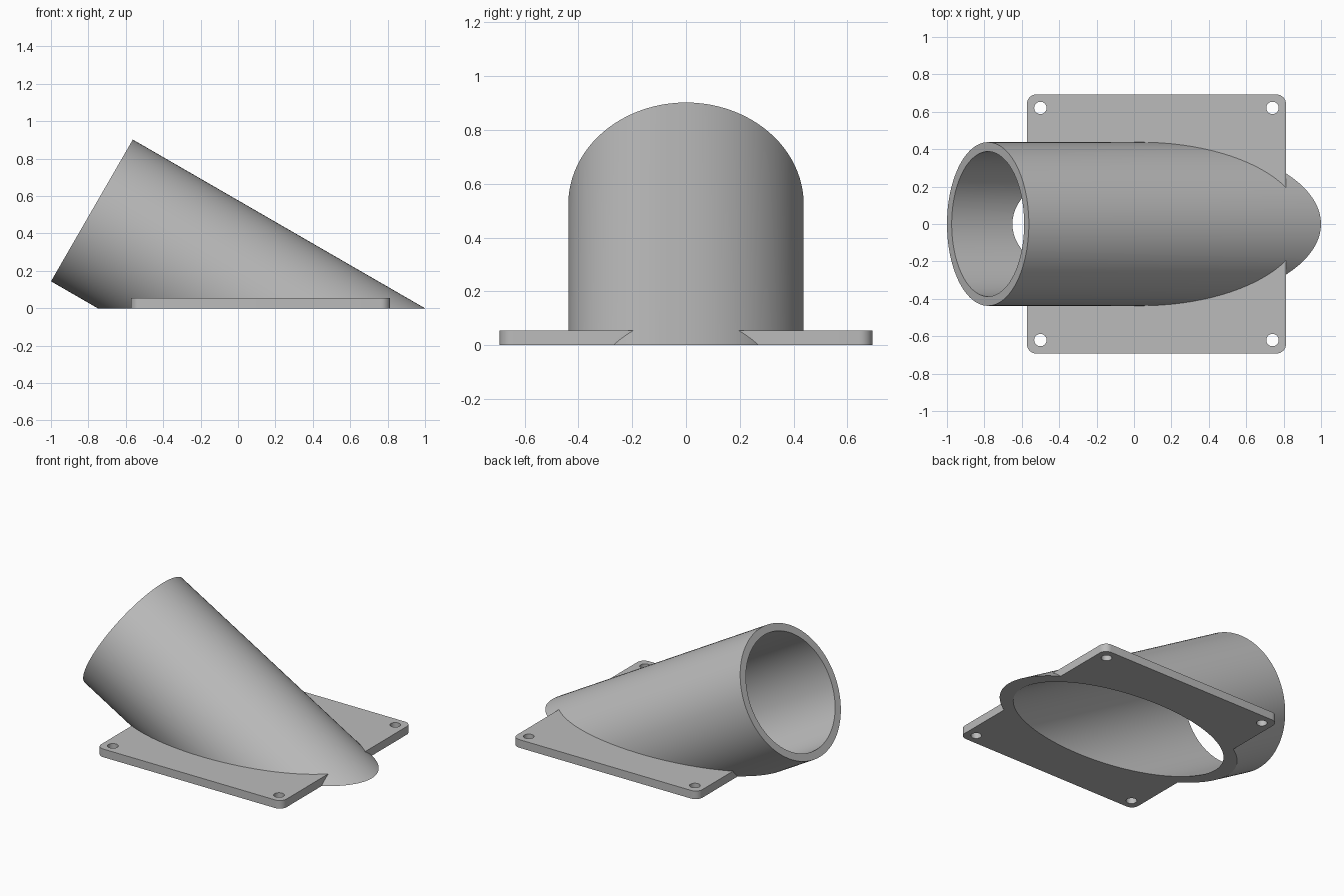
import bpy
import bmesh
from math import sin, cos, tan, pi, radians

default = bpy.data.objects.get("Cube")
if default:
    bpy.data.objects.remove(default, do_unlink=True)

# Main dimensions
TILT = radians(30)
OUTER, INNER = 0.4375, 0.3875
END_X, END_Z = -0.781, 0.523         # centre of the open upper end
PLATE_X, HALF, THICK = 0.12, 0.6925, 0.055
CORNER, HOLE, INSET = 0.05, 0.033, 0.072
SIDES = 96

grey = bpy.data.materials.new("plain grey")
grey.use_nodes = True
colour = (0.5, 0.5, 0.5, 1)
grey.diffuse_color = colour
grey.node_tree.nodes["Principled BSDF"].inputs["Base Color"].default_value = colour


def finish(bm, name):
    """Turn a bmesh into a grey object."""
    bmesh.ops.recalc_face_normals(bm, faces=bm.faces)
    mesh = bpy.data.meshes.new(name)
    bm.to_mesh(mesh)
    bm.free()
    mesh.materials.append(grey)
    obj = bpy.data.objects.new(name, mesh)
    bpy.context.collection.objects.link(obj)
    return obj


def tilted_loops(bm, radius, floor, extend=0.0):
    """Upper end loop of a tilted cylinder and its loop on a level floor."""
    upper, lower = [], []
    for i in range(SIDES):
        a = 2 * pi * i / SIDES
        x = END_X + radius * cos(a) * sin(TILT) - extend * cos(TILT)
        y = radius * sin(a)
        z = END_Z + radius * cos(a) * cos(TILT) + extend * sin(TILT)
        upper.append(bm.verts.new((x, y, z)))
        lower.append(bm.verts.new((x + (z - floor) / tan(TILT), y, floor)))
    return upper, lower


def bridge(bm, first, second):
    for i in range(len(first)):
        j = (i + 1) % len(first)
        bm.faces.new((first[i], first[j], second[j], second[i]))


def prism(name, outline, bottom, top):
    """Upright prism from a flat outline."""
    bm = bmesh.new()
    low = [bm.verts.new((x, y, bottom)) for x, y in outline]
    high = [bm.verts.new((x, y, top)) for x, y in outline]
    bm.faces.new(low)
    bm.faces.new(high)
    bridge(bm, low, high)
    return finish(bm, name)


def cut(target, cutter):
    cutter.hide_render = True
    mod = target.modifiers.new("cut", 'BOOLEAN')
    mod.operation = 'DIFFERENCE'
    mod.solver = 'EXACT'
    mod.object = cutter
    bpy.context.view_layer.objects.active = target
    bpy.ops.object.modifier_apply(modifier=mod.name)
    bpy.data.objects.remove(cutter, do_unlink=True)


# Tilted tube, cut off level at the floor
bm = bmesh.new()
out_up, out_low = tilted_loops(bm, OUTER, 0)
in_up, in_low = tilted_loops(bm, INNER, 0)
for first, second in ((out_up, out_low), (in_up, in_low),
                      (out_up, in_up), (out_low, in_low)):
    bridge(bm, first, second)
tube = finish(bm, "tilted_tube")

# Mounting plate with rounded corners
outline = []
reach = HALF - CORNER
for k, (sx, sy) in enumerate(((1, 1), (-1, 1), (-1, -1), (1, -1))):
    for i in range(9):
        a = (k + i / 8) * pi / 2
        outline.append((PLATE_X + sx * reach + CORNER * cos(a),
                        sy * reach + CORNER * sin(a)))
plate = prism("mounting_plate", outline, 0, THICK)

# Clear the plate where the tube passes through it
bm = bmesh.new()
up, low = tilted_loops(bm, OUTER, -0.1, 0.1)
bridge(bm, up, low)
bm.faces.new(up)
bm.faces.new(low)
cut(plate, finish(bm, "tube_cutter"))

# Screw holes in the four corners
spot = HALF - INSET
for sx in (-1, 1):
    for sy in (-1, 1):
        ring = [(PLATE_X + sx * spot + HOLE * cos(2 * pi * i / 32),
                 sy * spot + HOLE * sin(2 * pi * i / 32)) for i in range(32)]
        cut(plate, prism("hole_cutter", ring, -0.1, 0.2))

# Smooth the round walls and keep the rims crisp
bpy.ops.object.select_all(action='DESELECT')
for obj in (tube, plate):
    obj.select_set(True)
bpy.context.view_layer.objects.active = tube
bpy.ops.object.shade_smooth_by_angle(angle=radians(20))
